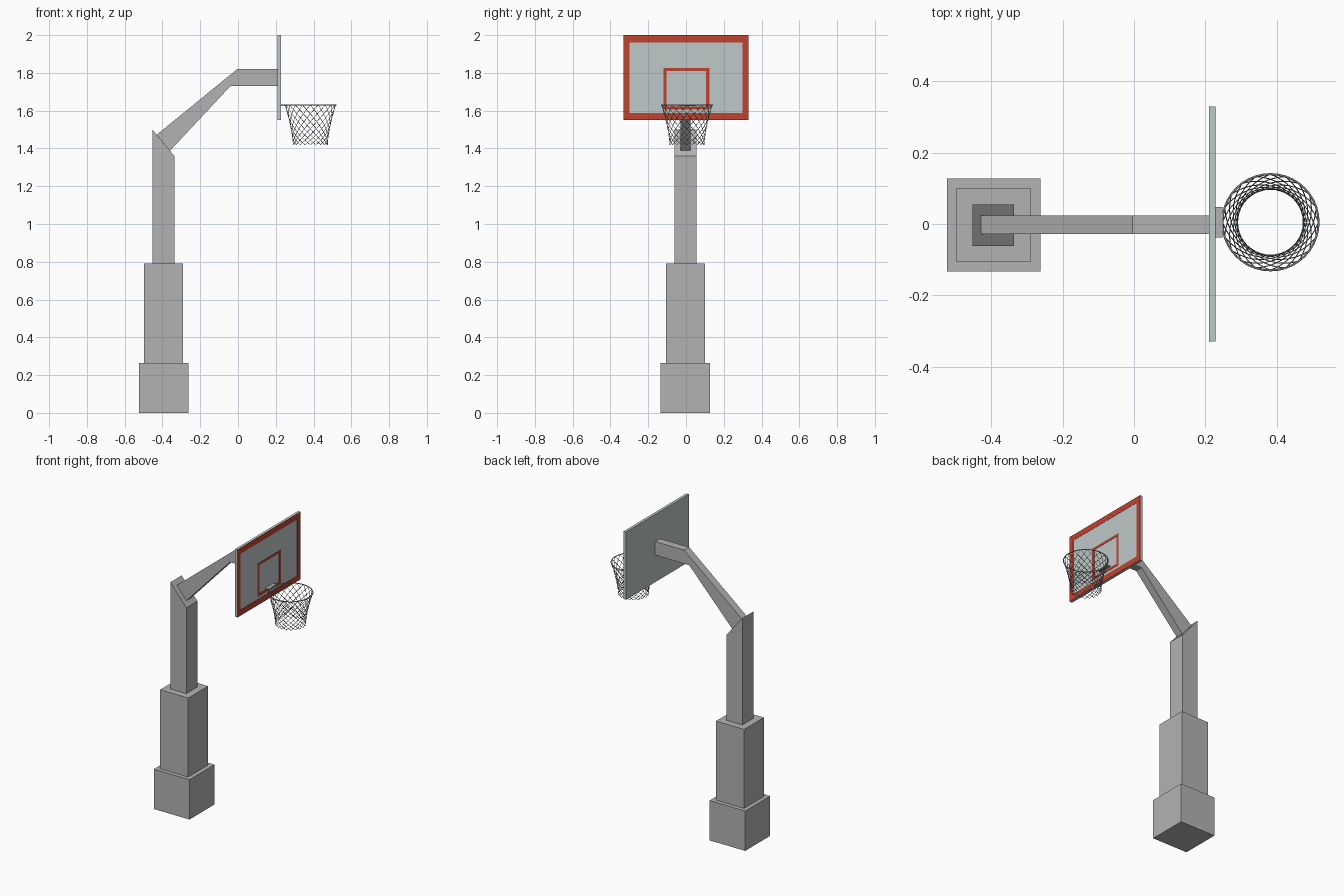
import bpy, bmesh, math

if "Cube" in bpy.data.objects:
    bpy.data.objects.remove(bpy.data.objects["Cube"])


def material(name, rgb):
    m = bpy.data.materials.new(name)
    m.diffuse_color = (*rgb, 1)
    m.use_nodes = True
    m.node_tree.nodes["Principled BSDF"].inputs["Base Color"].default_value = m.diffuse_color
    return m


GREY = material("grey metal", (0.45, 0.45, 0.45))
PALE = material("pale board", (0.52, 0.58, 0.58))
RED = material("red paint", (0.53, 0.055, 0.03))
NET = material("net grey", (0.36, 0.36, 0.36))


def finish(name, bm, mat):
    bmesh.ops.recalc_face_normals(bm, faces=bm.faces[:])
    me = bpy.data.meshes.new(name)
    bm.to_mesh(me)
    bm.free()
    me.materials.append(mat)
    ob = bpy.data.objects.new(name, me)
    bpy.context.collection.objects.link(ob)
    return ob


def prism(name, profile, y0, y1, mat):
    """Extrude an x-z outline from y0 to y1."""
    bm = bmesh.new()
    f = bm.faces.new([bm.verts.new((x, y0, z)) for x, z in profile])
    new = bmesh.ops.extrude_face_region(bm, geom=[f])["geom"]
    bmesh.ops.translate(bm, vec=(0, y1 - y0, 0),
                        verts=[v for v in new if isinstance(v, bmesh.types.BMVert)])
    return finish(name, bm, mat)


def box(name, x, y, z, mat):
    return prism(name, [(x[0], z[0]), (x[1], z[0]), (x[1], z[1]), (x[0], z[1])], *y, mat)


# Stepped column with a slanted top
box("base", (-0.525, -0.263), (-0.134, 0.128), (0, 0.265), GREY)
box("lower_column", (-0.498, -0.291), (-0.107, 0.101), (0.265, 0.79), GREY)
prism("post", [(-0.453, 0.79), (-0.337, 0.79), (-0.337, 1.36), (-0.453, 1.50)],
      -0.062, 0.055, GREY)

# Bent arm
prism("arm", [(-0.43, 1.473), (-0.36, 1.388), (-0.04, 1.73), (0.21, 1.73),
              (0.21, 1.82), (-0.004, 1.82)], -0.028, 0.024, GREY)

# Backboard and its painted frames
box("backboard", (0.21, 0.227), (-0.33, 0.33), (1.55, 2.0), PALE)


def frame(name, y, z, wy, wz):
    bm = bmesh.new()
    loops = [[bm.verts.new((0.2285, a, b)) for a, b in
              ((y[0] + dy, z[0] + dz), (y[1] - dy, z[0] + dz),
               (y[1] - dy, z[1] - dz), (y[0] + dy, z[1] - dz))]
             for dy, dz in ((0, 0), (wy, wz))]
    for i in range(4):
        j = (i + 1) % 4
        bm.faces.new((loops[0][i], loops[0][j], loops[1][j], loops[1][i]))
    new = bmesh.ops.extrude_face_region(bm, geom=bm.faces[:])["geom"]
    bmesh.ops.translate(bm, vec=(-0.0015, 0, 0),
                        verts=[v for v in new if isinstance(v, bmesh.types.BMVert)])
    finish(name, bm, RED)


frame("board_border", (-0.33, 0.33), (1.55, 2.0), 0.032, 0.038)
frame("target_square", (-0.12, 0.125), (1.605, 1.826), 0.018, 0.016)

# Rim and bracket
CX, CY, ZR = 0.383, 0.005, 1.63
box("rim_bracket", (0.227, 0.249), (-0.038, 0.048), (ZR - 0.004, ZR + 0.003), GREY)
bpy.ops.mesh.primitive_torus_add(location=(CX, CY, ZR), major_radius=0.135, minor_radius=0.003,
                                 major_segments=40, minor_segments=6)
rim = bpy.context.object
rim.name = "rim"
rim.data.materials.append(GREY)
bpy.ops.object.shade_smooth_by_angle()

# Net: two families of crossing strands, cells shrinking downwards
STRANDS, ROWS = 20, 12
curve = bpy.data.curves.new("net", "CURVE")
curve.dimensions = "3D"
curve.bevel_depth = 0.0015
curve.bevel_resolution = 0
for side in (1, -1):
    for s in range(STRANDS):
        sp = curve.splines.new("POLY")
        sp.points.add(ROWS)
        for r in range(ROWS + 1):
            t = r / ROWS
            drop = 1.4 * t - 0.4 * t * t
            rad = 0.092 + 0.043 * (1 - drop) ** 1.6
            a = 2 * math.pi / STRANDS * (s + side * r / 2)
            sp.points[r].co = (CX + rad * math.cos(a), CY + rad * math.sin(a),
                               ZR - 0.21 * drop, 1)
curve.materials.append(NET)
bpy.context.collection.objects.link(bpy.data.objects.new("net", curve))
